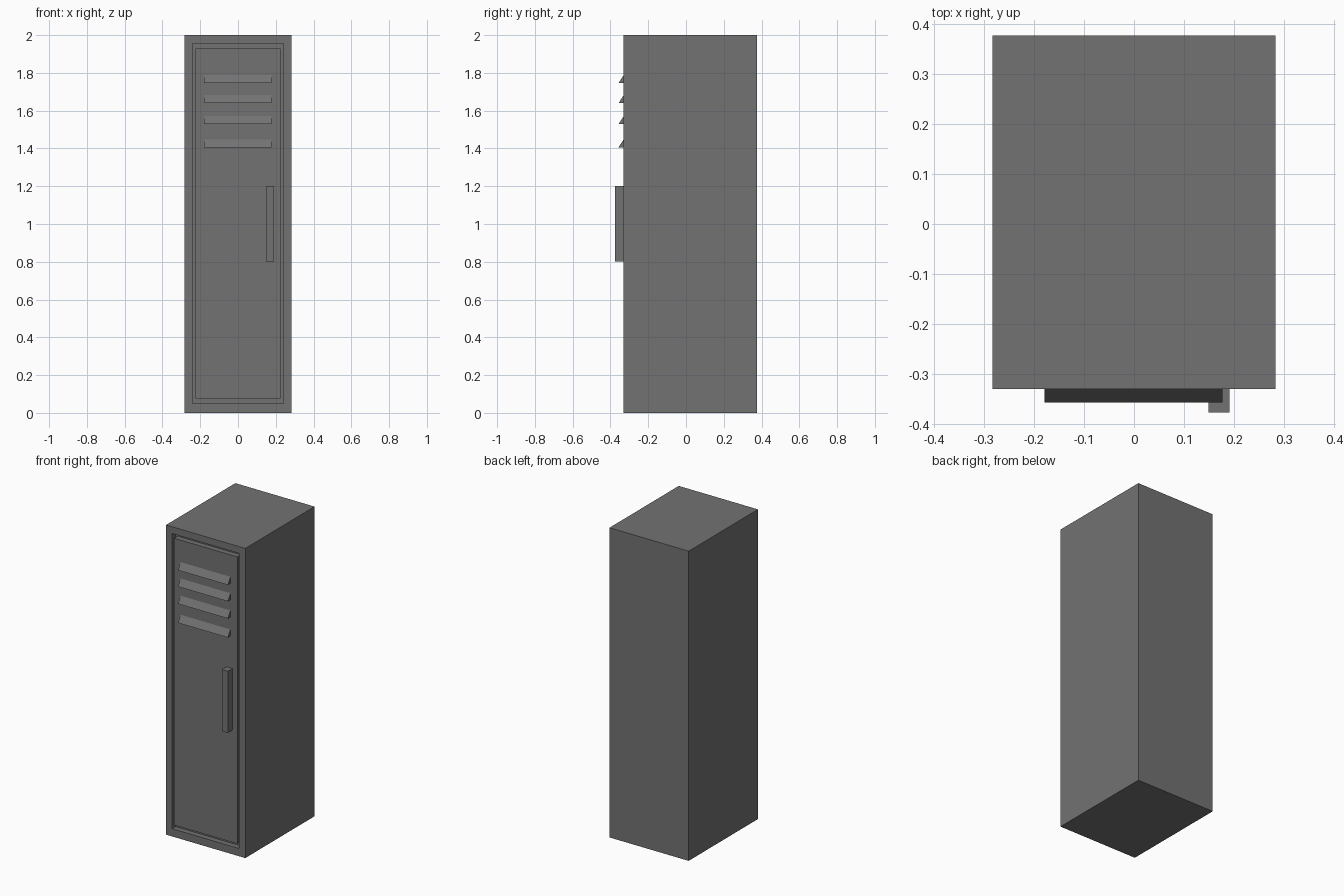
import bpy
import bmesh

if "Cube" in bpy.data.objects:
    bpy.data.objects.remove(bpy.data.objects["Cube"])

FRONT, BACK, GROOVE = -0.33, 0.377, -0.295

metal = bpy.data.materials.new("dark grey metal")
metal.diffuse_color = (0.17, 0.17, 0.17, 1)
metal.use_nodes = True
metal.node_tree.nodes["Principled BSDF"].inputs["Base Color"].default_value = metal.diffuse_color


def finish(name, bm):
    bmesh.ops.recalc_face_normals(bm, faces=bm.faces)
    mesh = bpy.data.meshes.new(name)
    bm.to_mesh(mesh)
    bm.free()
    mesh.materials.append(metal)
    obj = bpy.data.objects.new(name, mesh)
    bpy.context.collection.objects.link(obj)
    return obj


def loft(name, loops):
    """Skin a chain of equal-length vertex loops and cap both ends."""
    bm = bmesh.new()
    rings = [[bm.verts.new(p) for p in loop] for loop in loops]
    for a, b in zip(rings, rings[1:]):
        n = len(a)
        for i in range(n):
            j = (i + 1) % n
            bm.faces.new((a[i], a[j], b[j], b[i]))
    bm.faces.new(rings[0])
    bm.faces.new(rings[-1])
    return finish(name, bm)


def rect(x0, x1, z0, z1, y):
    return [(x0, y, z0), (x1, y, z0), (x1, y, z1), (x0, y, z1)]


# Cabinet with a groove around the flush door
outer = (-0.24, 0.24, 0.05, 1.956)
inner = (-0.226, 0.226, 0.077, 1.93)
shell = (-0.283, 0.283, 0, 2)
loft("locker_body", [
    rect(*shell, BACK), rect(*shell, FRONT),
    rect(*outer, FRONT), rect(*outer, GROOVE),
    rect(*inner, GROOVE), rect(*inner, FRONT),
])

# Wedge-shaped vent louvers
for i, z in enumerate((1.746, 1.64, 1.529, 1.406)):
    profile = [(FRONT, z), (FRONT - 0.027, z), (FRONT, z + 0.042)]
    loft(f"vent_louver_{i + 1}",
         [[(x, y, h) for y, h in profile] for x in (-0.179, 0.177)])

# Door handle
handle = (0.149, 0.191, 0.802, 1.2)
loft("door_handle", [rect(*handle, FRONT), rect(*handle, -0.377)])
